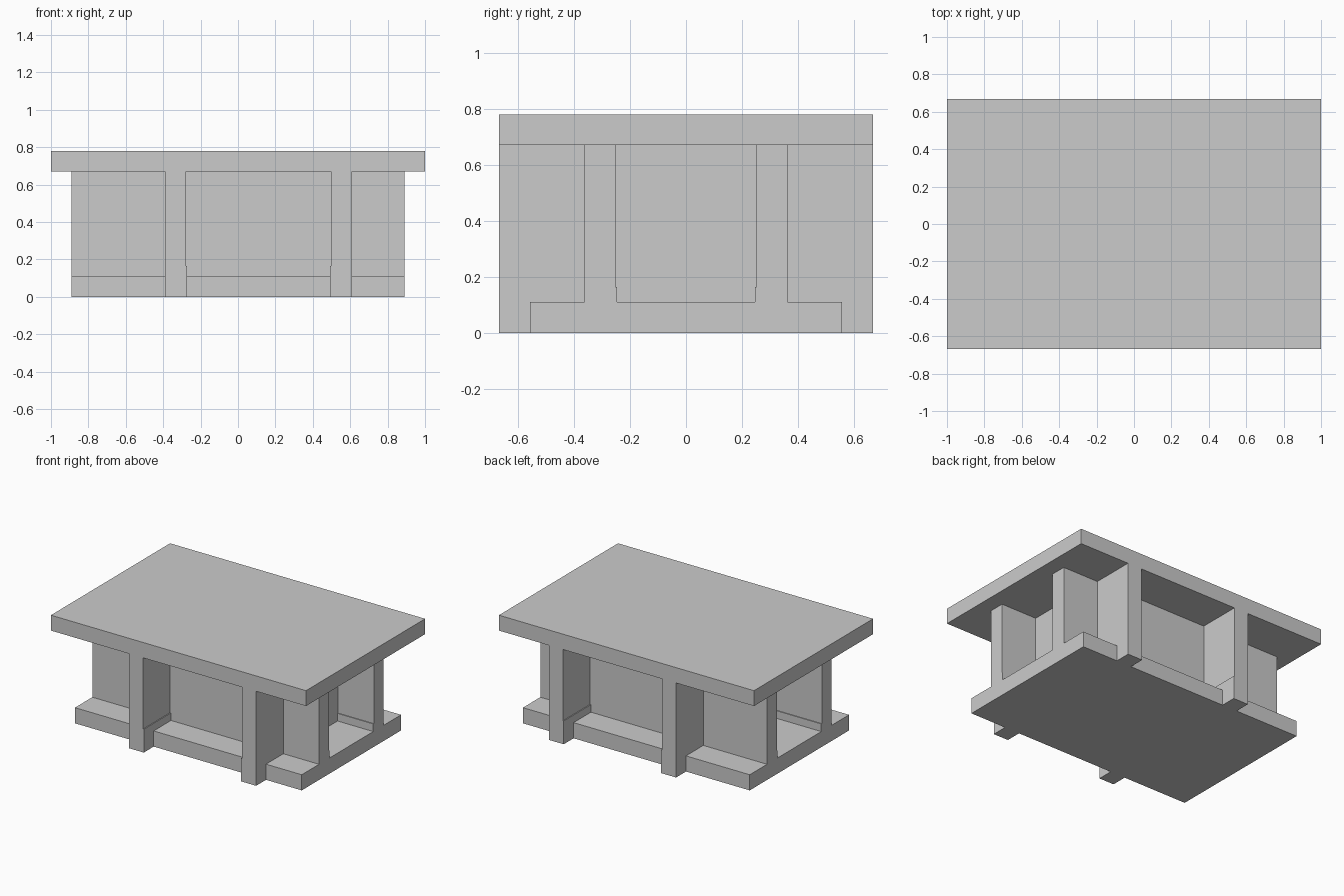
import bpy
import bmesh
from mathutils import Vector

if "Cube" in bpy.data.objects:
    bpy.data.objects.remove(bpy.data.objects["Cube"])


def box(name, x, y, z):
    """Axis-aligned box from (min, max) ranges."""
    bm = bmesh.new()
    bmesh.ops.create_cube(bm, size=1)
    lo, hi = Vector((x[0], y[0], z[0])), Vector((x[1], y[1], z[1]))
    for v in bm.verts:
        v.co = Vector(lo[i] if v.co[i] < 0 else hi[i] for i in range(3))
    mesh = bpy.data.meshes.new(name)
    bm.to_mesh(mesh)
    bm.free()
    obj = bpy.data.objects.new(name, mesh)
    bpy.context.collection.objects.link(obj)
    return obj


T = 0.111            # board thickness
BASE_X, BASE_Y = 0.889, 0.556
TOP_X, TOP_Y = 1.0, 0.667
TOP_Z = 0.67         # underside of the top
LIP, LIP_Z = 0.006, 0.165

# Table top and lower shelf
box("table_top", (-TOP_X, TOP_X), (-TOP_Y, TOP_Y), (TOP_Z, 0.779))
box("base_shelf", (-BASE_X, BASE_X), (-BASE_Y, BASE_Y), (0, T))

# Lengthwise walls, each with a thin skirting on the inner side
for side, s in (("front", -1), ("back", 1)):
    box(f"{side}_long_wall", (-BASE_X, BASE_X),
        sorted((s * 0.251, s * 0.362)), (T, TOP_Z))
    box(f"{side}_long_skirting", (-BASE_X, BASE_X),
        sorted((s * (0.251 - LIP), s * 0.251)), (T, LIP_Z))

# Off-centre cross walls running the full depth, with skirting facing inward
for side, outer, s in (("left", -0.389, 1), ("right", 0.609, -1)):
    inner = outer + s * T
    box(f"{side}_cross_wall", sorted((outer, inner)), (-TOP_Y, TOP_Y), (0, TOP_Z))
    box(f"{side}_cross_skirting", sorted((inner, inner + s * LIP)),
        (-TOP_Y, TOP_Y), (0, LIP_Z))
